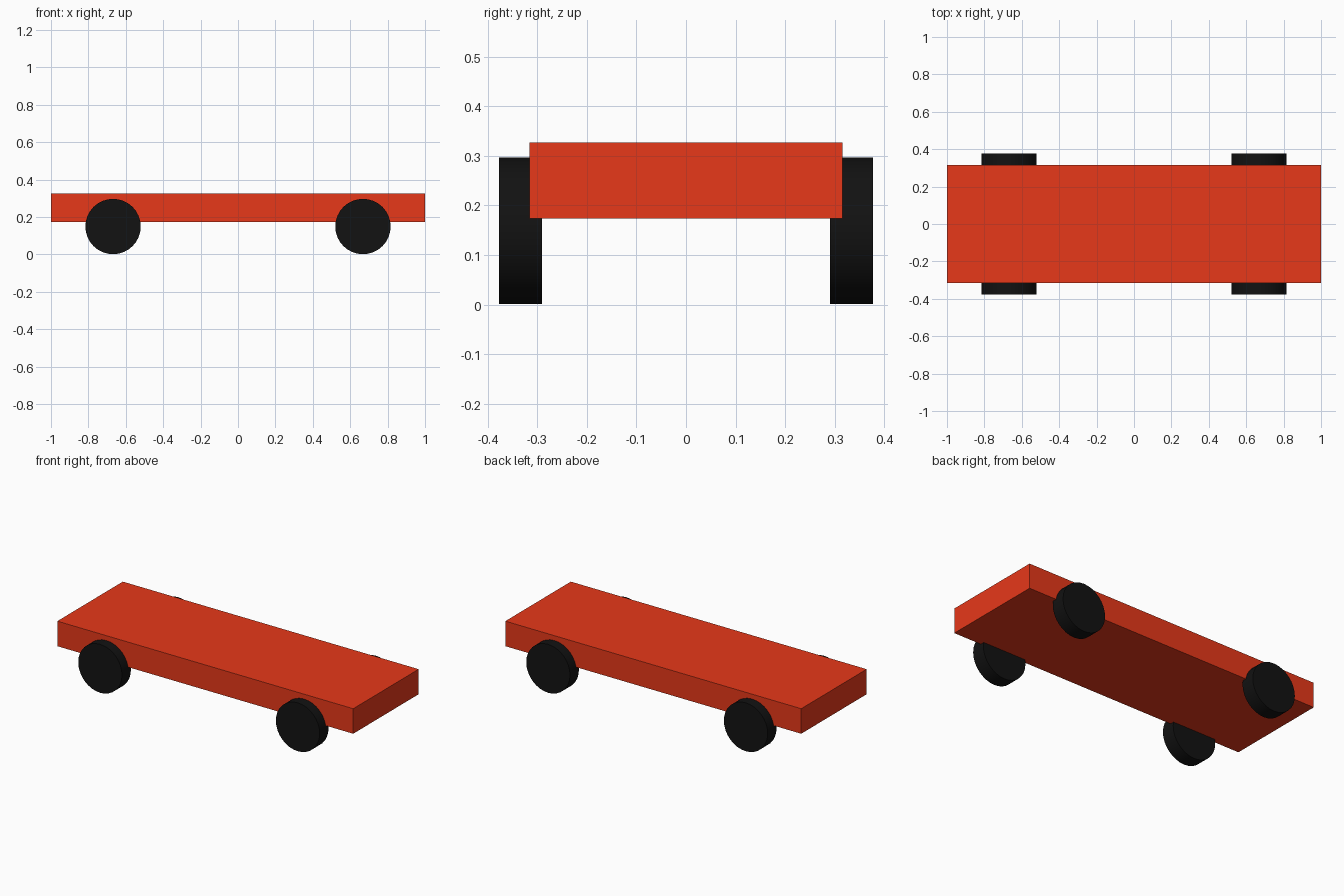
import bpy
import math

if "Cube" in bpy.data.objects:
    bpy.data.objects.remove(bpy.data.objects["Cube"])


def material(name, color):
    mat = bpy.data.materials.new(name)
    mat.diffuse_color = color
    mat.use_nodes = True
    mat.node_tree.nodes["Principled BSDF"].inputs["Base Color"].default_value = mat.diffuse_color
    return mat


red = material("red_paint", (0.8, 0.04, 0.01, 1))
black = material("black_rubber", (0.006, 0.006, 0.006, 1))

# Flat slab body
bpy.ops.mesh.primitive_cube_add(size=1, location=(0, 0, 0.25))
body = bpy.context.object
body.name = "body"
body.scale = (2.0, 0.632, 0.153)
bpy.ops.object.transform_apply(location=False, rotation=False, scale=True)
body.data.materials.append(red)


# Four wheels, partly sunk into the sides of the body
def wheel(name, x, y):
    bpy.ops.mesh.primitive_cylinder_add(
        vertices=32, radius=0.148, depth=0.086,
        location=(x, y, 0.149), rotation=(math.pi / 2, 0, 0))
    obj = bpy.context.object
    obj.name = name
    obj.data.materials.append(black)
    bpy.ops.object.shade_smooth_by_angle(angle=math.radians(30))


for end, x in (("left", -0.668), ("right", 0.668)):
    for side, y in (("front", -0.334), ("back", 0.334)):
        wheel(f"{side}_{end}_wheel", x, y)
